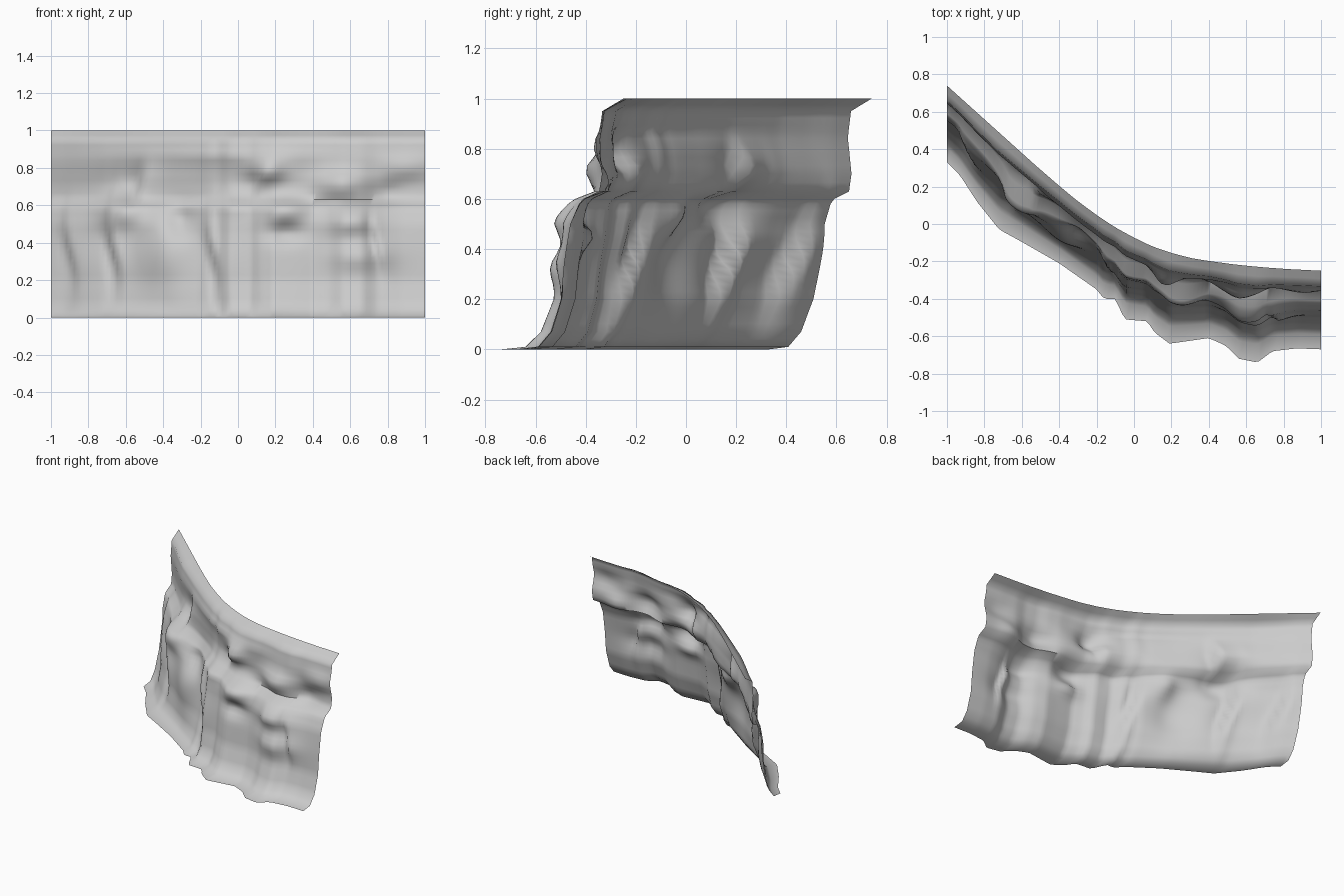
import bpy, bmesh, math

cube = bpy.data.objects.get("Cube")
if cube:
    bpy.data.objects.remove(cube)

COLUMNS = 96

# Plan of the top rim and of the foot, as (x, y)
rim = [(-1, .74), (-.6, .38), (-.4, .2), (-.2, .04), (0, -.08), (.2, -.165), (.4, -.2), (.7, -.235), (1, -.25)]
foot = [(-1, .33), (-.93, .26), (-.84, .12), (-.72, -.03), (-.61, -.09), (-.4, -.21), (-.2, -.35),
        (-.16, -.4), (-.1, -.4), (-.05, -.51), (.07, -.52), (.11, -.58), (.19, -.64), (.4, -.61),
        (.49, -.65), (.56, -.72), (.66, -.74), (.74, -.68), (.87, -.665), (1, -.67)]

# Side profile: height and share of the way from rim to foot
profile = [(0, 1), (.01, .81), (.07, .69), (.2, .59), (.35, .55), (.5, .5), (.58, .42), (.6, .38),
           (.63, .23), (.7, .2), (.8, .22), (.84, .23), (.95, .2), (1, 0)]

# Rounded bulges: x, z, half width, half height, depth towards the front
bulges = [
    (-.62, .58, .12, .09, .1),
    (-.4, .35, .12, .2, .06),
    (-.3, .52, .08, .08, -.06),
    (-.03, .6, .12, .07, .04),
    (.15, .79, .1, .06, .07),
    (.25, .58, .12, .07, .07),
    (.25, .45, .1, .05, -.04),
    (.55, .71, .14, .07, .08),
    (.6, .52, .13, .08, .06),
    (.65, .33, .15, .07, .04),
    (.8, .66, .08, .05, -.03),
    (.9, .8, .12, .06, .03),
    (-.1, .87, .5, .03, .02),
]

# Upright clefts: x, middle height, half height, depth
clefts = [(-.9, .35, .2, .05), (-.67, .38, .22, .07), (-.14, .33, .22, .05),
          (-.53, .72, .09, .05), (.1, .74, .07, .03), (.75, .4, .15, .03)]


def sample(points, at):
    """Straight-line reading of a list of points."""
    for (a, u), (b, v) in zip(points, points[1:]):
        if at <= b:
            return u + (v - u) * (at - a) / (b - a)
    return points[-1][1]


def smooth_rim(x):
    """Rim line averaged over a short span, exact at both ends."""
    span = min(.12, 1 - abs(x))
    return sum(sample(rim, x + span * k) for k in (-1, 0, 1)) / 3


def hump(distance, reach):
    return math.exp(-(distance / reach) ** 2)


def cliff_y(x, z):
    top = smooth_rim(x)
    y = top + (sample(foot, x) - top) * sample(profile, z)
    fade = min(1, z / .1, (1 - z) / .06)
    for bx, bz, rx, rz, depth in bulges:
        y -= fade * depth * hump(x - bx, rx) * hump(z - bz, rz)
    # each cleft is set back on one side and juts out on the other
    for cx, cz, rz, depth in clefts:
        d = x - cx - .03 * math.sin(z * 9)
        y -= fade * depth * math.tanh(d / .015) * math.exp(-abs(d) / .11) * hump(z - cz, rz)
    return y


# Heights of the rows, each profile band split in even parts
heights = []
for (low, _), (high, _) in zip(profile, profile[1:]):
    parts = max(1, round((high - low) / .03))
    heights += [low + (high - low) * k / parts for k in range(parts)]
heights.append(1)

# Cliff face as one open sheet
bm = bmesh.new()
rows = []
for z in heights:
    xs = [2 * i / COLUMNS - 1 for i in range(COLUMNS + 1)]
    rows.append([bm.verts.new((x, cliff_y(x, z), z)) for x in xs])
for lower, upper in zip(rows, rows[1:]):
    for i in range(COLUMNS):
        bm.faces.new((lower[i], lower[i + 1], upper[i + 1], upper[i]))

mesh = bpy.data.meshes.new("cliff_face")
bm.to_mesh(mesh)
bm.free()
cliff = bpy.data.objects.new("cliff_face", mesh)
bpy.context.collection.objects.link(cliff)

# Plain stone colour
stone = bpy.data.materials.new("light_grey_stone")
stone.use_nodes = True
colour = (.6, .6, .6, 1)
stone.diffuse_color = colour
stone.node_tree.nodes["Principled BSDF"].inputs["Base Color"].default_value = colour
mesh.materials.append(stone)

bpy.context.view_layer.objects.active = cliff
cliff.select_set(True)
bpy.ops.object.shade_smooth_by_angle(angle=math.radians(60))
